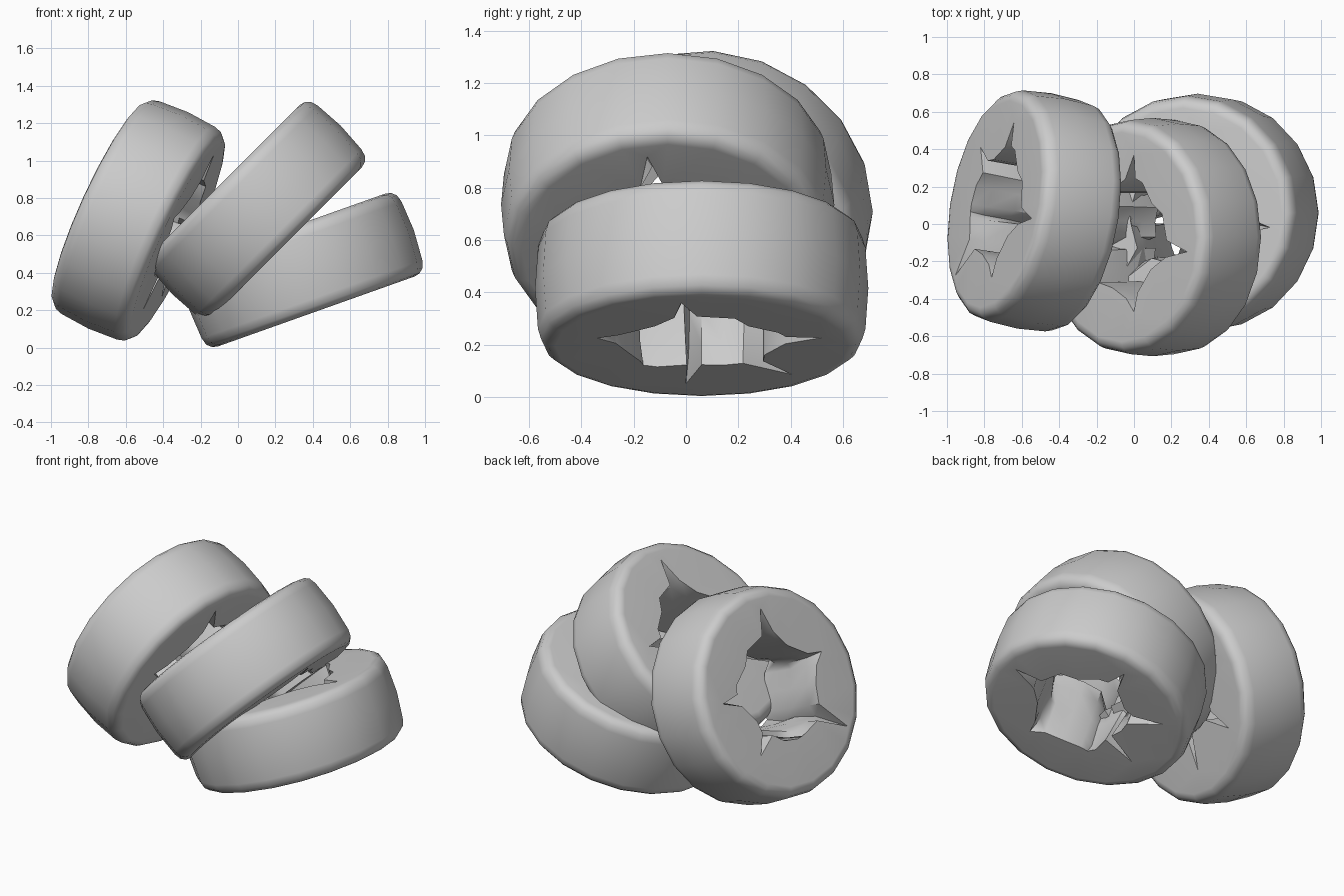
import bpy, bmesh, math
from mathutils import Vector, Matrix

cube = bpy.data.objects.get("Cube")
if cube:
    bpy.data.objects.remove(cube, do_unlink=True)

HALF = 0.235
SIDES = 20

# Rounded outer profile: radius, inset from the flat face
RIM = [(0.56, 0.0), (0.59, 0.008), (0.614, 0.03), (0.626, 0.07)]

# Broken hole outline: angle, radius at the top face, radius at the bottom face
HOLE = [(351, .50, .50), (357, .34, .34), (22, .33, .34), (38, .29, .29),
        (62, .33, .33), (72, .33, .34), (78, .45, .47), (85, .31, .32),
        (112, .26, .26), (126, .29, .29), (133, .42, .47), (141, .27, .25),
        (160, .29, .23), (180, .30, .21), (188, .30, .43), (195, .30, .22),
        (216, .32, .29), (226, .54, .31), (234, .30, .29), (256, .28, .29),
        (276, .33, .33), (283, .41, .41), (292, .32, .34), (322, .28, .29),
        (342, .35, .34)]


def add_loop(bm, points):
    return [bm.verts.new(p) for p in points]


def bridge(bm, a, b):
    for i in range(len(a)):
        j = (i + 1) % len(a)
        bm.faces.new((a[i], a[j], b[j], b[i]))


def loop_edges(bm, loop):
    return [bm.edges.get((loop[i - 1], loop[i])) for i in range(len(loop))]


def ring_mesh():
    bm = bmesh.new()
    # Outer wall
    profile = [(r, HALF - d) for r, d in RIM] + [(0.637, 0)]
    profile += [(r, d - HALF) for r, d in reversed(RIM)]
    outer = []
    for r, z in profile:
        angles = [math.tau * i / SIDES for i in range(SIDES)]
        outer.append(add_loop(bm, [(r * math.cos(a), r * math.sin(a), z) for a in angles]))
    for a, b in zip(outer, outer[1:]):
        bridge(bm, a, b)
    # Hole wall, with cracks that fade towards the middle
    inner = []
    for z, mix, limit in ((HALF, 0, 1), (HALF - .09, .2, .36), (0, .5, .33),
                          (.09 - HALF, .8, .36), (-HALF, 1, 1)):
        pts = []
        for deg, top, bottom in HOLE:
            a = math.radians(deg)
            r = min(top + (bottom - top) * mix, limit)
            pts.append((r * math.cos(a), r * math.sin(a), z))
        inner.append(add_loop(bm, pts))
    for a, b in zip(inner, inner[1:]):
        bridge(bm, b, a)
    # Flat faces between rim and hole
    for k in (0, -1):
        edges = loop_edges(bm, outer[k]) + loop_edges(bm, inner[k])
        bmesh.ops.triangle_fill(bm, use_beauty=True, edges=edges)
    bmesh.ops.recalc_face_normals(bm, faces=bm.faces[:])
    mesh = bpy.data.meshes.new("ring")
    bm.to_mesh(mesh)
    bm.free()
    return mesh


def place_ring(name, center, axis):
    obj = bpy.data.objects.new(name, ring_mesh())
    bpy.context.collection.objects.link(obj)
    n = Vector(axis).normalized()
    x = Vector((0, 1, 0)).cross(n).normalized()
    y = n.cross(x)
    turn = Matrix((x, y, n)).transposed().to_4x4()
    obj.matrix_world = Matrix.Translation(center) @ turn
    bpy.ops.object.select_all(action='DESELECT')
    obj.select_set(True)
    bpy.context.view_layer.objects.active = obj
    bpy.ops.object.shade_smooth_by_angle(angle=math.radians(45))
    mod = obj.modifiers.new("even_shading", 'WEIGHTED_NORMAL')
    mod.keep_sharp = True


place_ring("left_ring", (-0.533, 0.07, 0.68), (-0.89, 0.155, 0.41))
place_ring("middle_ring", (0.10, -0.07, 0.735), (-1, 0, 1))
place_ring("right_ring", (0.34, 0.06, 0.415), (-0.335, 0, 0.942))
